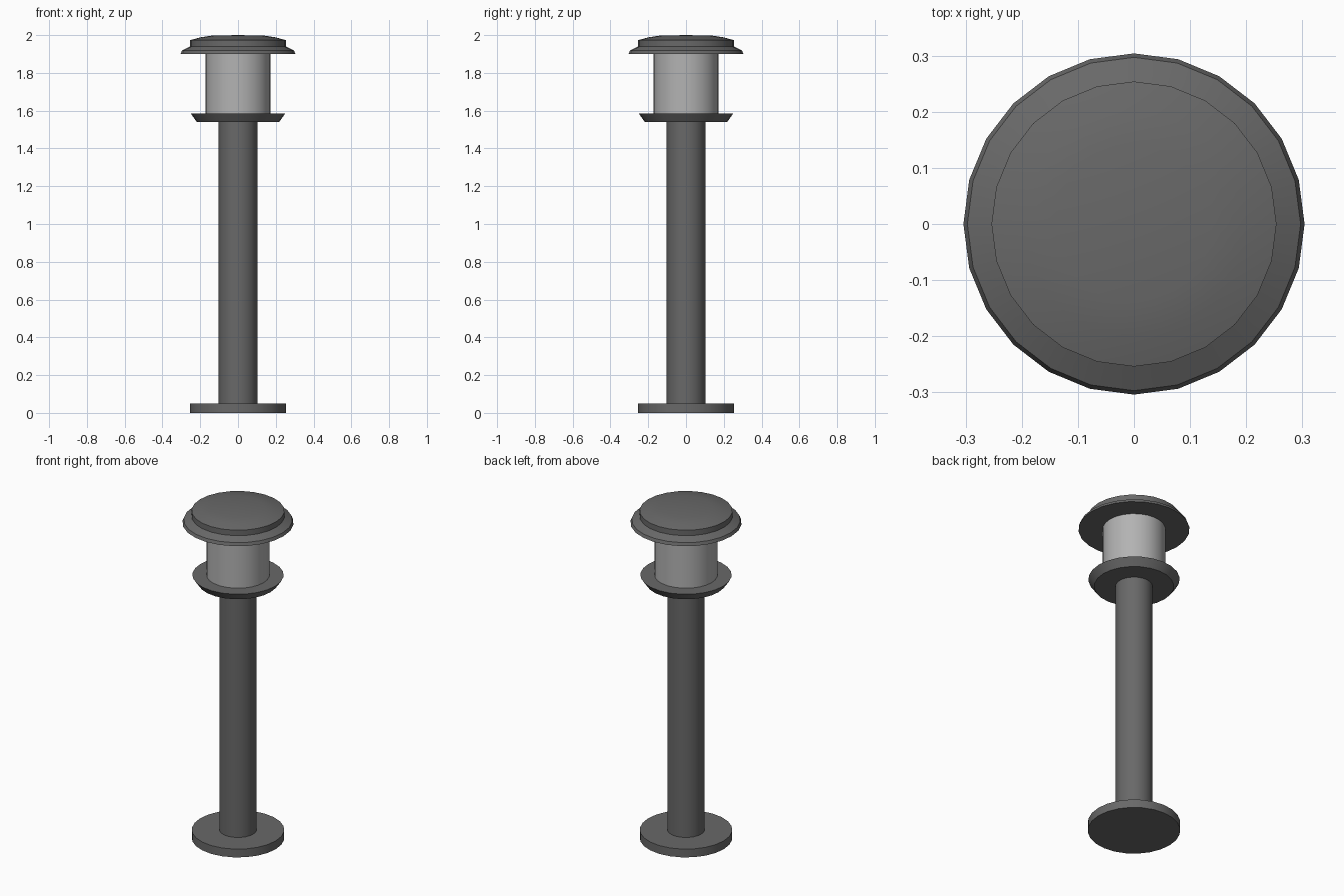
import bpy, bmesh, math

if "Cube" in bpy.data.objects:
    bpy.data.objects.remove(bpy.data.objects["Cube"])

SIDES = 24


def material(name, value):
    m = bpy.data.materials.new(name)
    m.diffuse_color = (value, value, value, 1)
    m.use_nodes = True
    m.node_tree.nodes["Principled BSDF"].inputs["Base Color"].default_value = m.diffuse_color
    return m


dark = material("dark_metal", 0.14)
light = material("frosted_glass", 0.45)


def lathe(name, profile, mat):
    """Revolve (radius, height) points round z; a radius of 0 makes a pole."""
    bm = bmesh.new()
    rings = []
    for r, z in profile:
        n = SIDES if r > 0 else 1
        rings.append([bm.verts.new((r * math.cos(2 * math.pi * i / SIDES),
                                    r * math.sin(2 * math.pi * i / SIDES), z))
                      for i in range(n)])
    for a, b in zip(rings, rings[1:]):
        for i in range(SIDES):
            j = (i + 1) % SIDES
            if len(b) == 1:
                bm.faces.new((a[i], a[j], b[0]))
            else:
                bm.faces.new((a[i], a[j], b[j], b[i]))
    # Flat end caps
    bm.faces.new(rings[0][::-1])
    if len(rings[-1]) > 1:
        bm.faces.new(rings[-1])
    bmesh.ops.recalc_face_normals(bm, faces=bm.faces)
    me = bpy.data.meshes.new(name)
    bm.to_mesh(me)
    bm.free()
    me.materials.append(mat)
    ob = bpy.data.objects.new(name, me)
    bpy.context.collection.objects.link(ob)
    bpy.ops.object.select_all(action='DESELECT')
    ob.select_set(True)
    bpy.context.view_layer.objects.active = ob
    bpy.ops.object.shade_smooth_by_angle(angle=math.radians(20))
    return ob


# Ground plate and post
lathe("base_plate", [(0.253, 0), (0.253, 0.05)], dark)
lathe("post", [(0.102, 0.05), (0.102, 1.54)], dark)

# Flared collar under the lamp
lathe("collar", [(0.218, 1.54), (0.25, 1.585)], dark)

# Lamp glass
lathe("lamp_glass", [(0.172, 1.585), (0.172, 1.9)], light)

# Cap with a sloped brim and a shallow dome
lathe("cap", [(0.304, 1.9), (0.297, 1.918), (0.254, 1.94), (0.254, 1.973),
              (0.2, 1.988), (0.14, 1.997), (0, 2.0)], dark)
